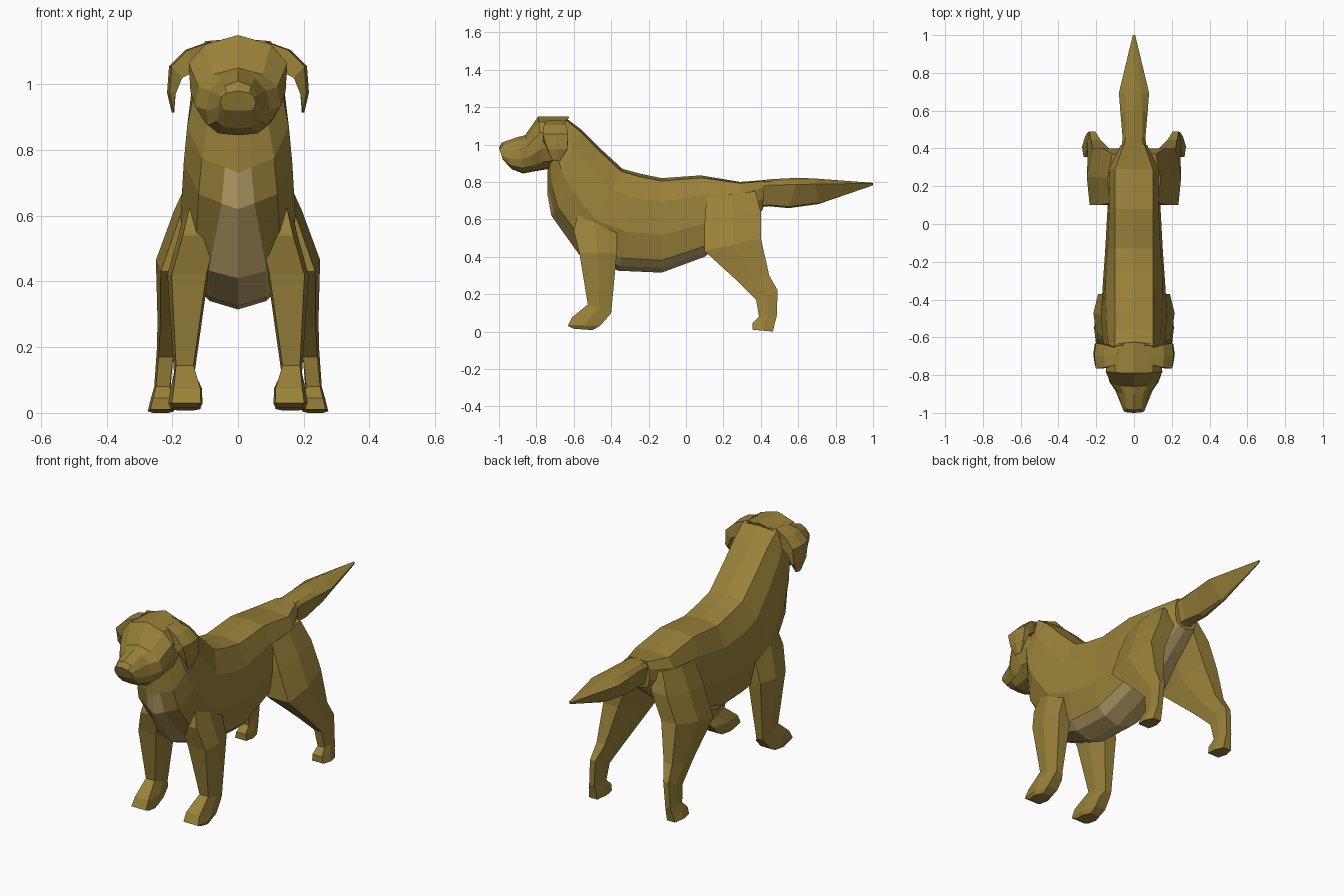
import bpy, bmesh


def material(name, rgb):
    m = bpy.data.materials.new(name)
    m.diffuse_color = (*rgb, 1)
    return m


OLIVE = material("olive_fur", (0.32, 0.222, 0.042))
TAN = material("tan_fur", (0.53, 0.38, 0.15))


def loft(name, rings, mirror=False, tan_rule=None):
    """Skin closed rings of equal size, capping both ends."""
    bm = bmesh.new()
    vs = [[bm.verts.new(p) for p in r] for r in rings]
    n = len(rings[0])
    for i in range(len(vs) - 1):
        for j in range(n):
            k = (j + 1) % n
            f = bm.faces.new((vs[i][j], vs[i][k], vs[i + 1][k], vs[i + 1][j]))
            if tan_rule and tan_rule(i, min(j, n - 1 - j)):
                f.material_index = 1
    bm.faces.new(vs[0])
    bm.faces.new(vs[-1])
    bmesh.ops.recalc_face_normals(bm, faces=bm.faces)
    me = bpy.data.meshes.new(name)
    bm.to_mesh(me)
    bm.free()
    me.materials.append(OLIVE)
    me.materials.append(TAN)
    ob = bpy.data.objects.new(name, me)
    bpy.context.collection.objects.link(ob)
    if mirror:
        ob.modifiers.new("mirror", 'MIRROR').use_mirror_merge = False
    return ob


def section(top, bottom, widths, ts):
    """Symmetric ring; widths are half-widths at fractions ts from top to bottom."""
    half = [(w, top[0] + (bottom[0] - top[0]) * t, top[1] + (bottom[1] - top[1]) * t)
            for w, t in zip(widths, ts)]
    return half + [(-x, y, z) for x, y, z in half[-2:0:-1]]


# torso and neck: top (y, z), bottom (y, z), half-widths down the side
BODY_T = (0, .03, .25, .6, .87, .95, 1)
body = [
    ((-.64, 1.14), (-.74, .86), (.10, .125, .135, .09, .037)),
    ((-.56, 1.08), (-.74, .73), (.10, .14, .155, .11, .04)),
    ((-.46, .98), (-.72, .62), (.10, .145, .165, .12, .05)),
    ((-.34, .87), (-.57, .41), (.10, .15, .175, .13, .088)),
    ((-.25, .845), (-.36, .325), (.10, .15, .165, .13, .085)),
    ((-.13, .82), (-.13, .315), (.10, .14, .152, .13, .085)),
    ((.08, .835), (.10, .40), (.10, .13, .14, .12, .08)),
    ((.29, .80), (.30, .56), (.10, .13, .13, .10, .06)),
    ((.42, .81), (.41, .65), (.055, .07, .07, .06, .04)),
]
loft("torso", [section(t, b, (0, *w, 0), BODY_T) for t, b, w in body],
     tan_rule=lambda i, j: i >= 1 and (j == 5 or (j == 4 and i >= 3)))

# head and muzzle
HEAD_T = (0, .10, .30, .60, .85, .97, 1)
head = [
    ((-.625, 1.15), (-.72, .87), (.10, .13, .135, .11, .05)),
    ((-.79, 1.15), (-.76, .865), (.10, .15, .145, .115, .06)),
    ((-.86, 1.05), (-.82, .855), (.075, .12, .13, .10, .06)),
    ((-.90, 1.04), (-.87, .845), (.05, .085, .098, .09, .06)),
    ((-.985, 1.01), (-.93, .867), (.04, .058, .07, .065, .045)),
    ((-1.0, .98), (-.98, .92), (.035, .05, .055, .05, .04)),
]
loft("head", [section(t, b, (0, *w, 0), HEAD_T) for t, b, w in head])

# tail: broad near the top, narrow keel below
TAIL_T = (0, .08, .22, .95, 1)
tail = [
    ((.33, .80), (.36, .66), (.06, .075, .04)),
    ((.46, .815), (.44, .67), (.045, .06, .03)),
    ((.60, .822), (.55, .66), (.045, .072, .022)),
    ((.69, .818), (.71, .682), (.04, .08, .012)),
    ((1.0, .795), (1.0, .782), (.004, .006, .003)),
]
loft("tail", [section(t, b, (0, *w, 0), TAIL_T) for t, b, w in tail])


def leg_ring(x0, x1, front, back):
    """Six-sided leg ring, slanted from front (y, z) to back (y, z)."""
    (fy, fz), (by, bz) = front, back
    dx = x1 - x0
    my, mz = (fy + by) / 2, (fz + bz) / 2
    return [(x0 + .05 * dx, fy, fz), (x1 - .1 * dx, fy, fz), (x1, my, mz),
            (x1 - .2 * dx, by, bz), (x0 + .2 * dx, by, bz), (x0, my, mz)]


front_leg = [
    (.05, .15, (-.57, .66), (-.42, .70)),
    (.06, .18, (-.60, .54), (-.37, .55)),
    (.09, .215, (-.57, .42), (-.37, .42)),
    (.132, .195, (-.525, .145), (-.40, .10)),
    (.11, .205, (-.61, .075), (-.42, .075)),
    (.108, .212, (-.632, .03), (-.46, .03)),
    (.115, .205, (-.60, .015), (-.50, .008)),
]
loft("front_legs", [leg_ring(*r) for r in front_leg], mirror=True)

hind_leg = [
    (.02, .14, (.11, .72), (.37, .75)),
    (.04, .195, (.10, .59), (.40, .64)),
    (.10, .25, (.10, .43), (.40, .50)),
    (.16, .245, (.28, .265), (.445, .30)),
    (.195, .247, (.375, .17), (.49, .22)),
    (.205, .255, (.39, .08), (.485, .08)),
    (.198, .265, (.355, .045), (.475, .045)),
    (.195, .275, (.355, .01), (.465, 0)),
]
loft("hind_legs", [leg_ring(*r) for r in hind_leg], mirror=True)

# drooping ears: outer (x, z), inner (x, z), front y, back y
ear = [
    ((.09, 1.13), (.09, 1.07), -.74, -.66),
    ((.16, 1.105), (.13, 1.04), -.76, -.64),
    ((.21, 1.055), (.17, 1.02), -.765, -.63),
    ((.216, .975), (.19, .97), -.74, -.635),
    ((.202, .915), (.196, .918), -.715, -.67),
]
rings = []
for (xo, zo), (xi, zi), y0, y1 in ear:
    ym = (y0 + y1) / 2
    rings.append([(xo - .008, y0, zo), (xo, ym, zo), (xo - .008, y1, zo),
                  (xi, y1, zi), (xi, y0, zi)])
loft("ears", rings, mirror=True)
